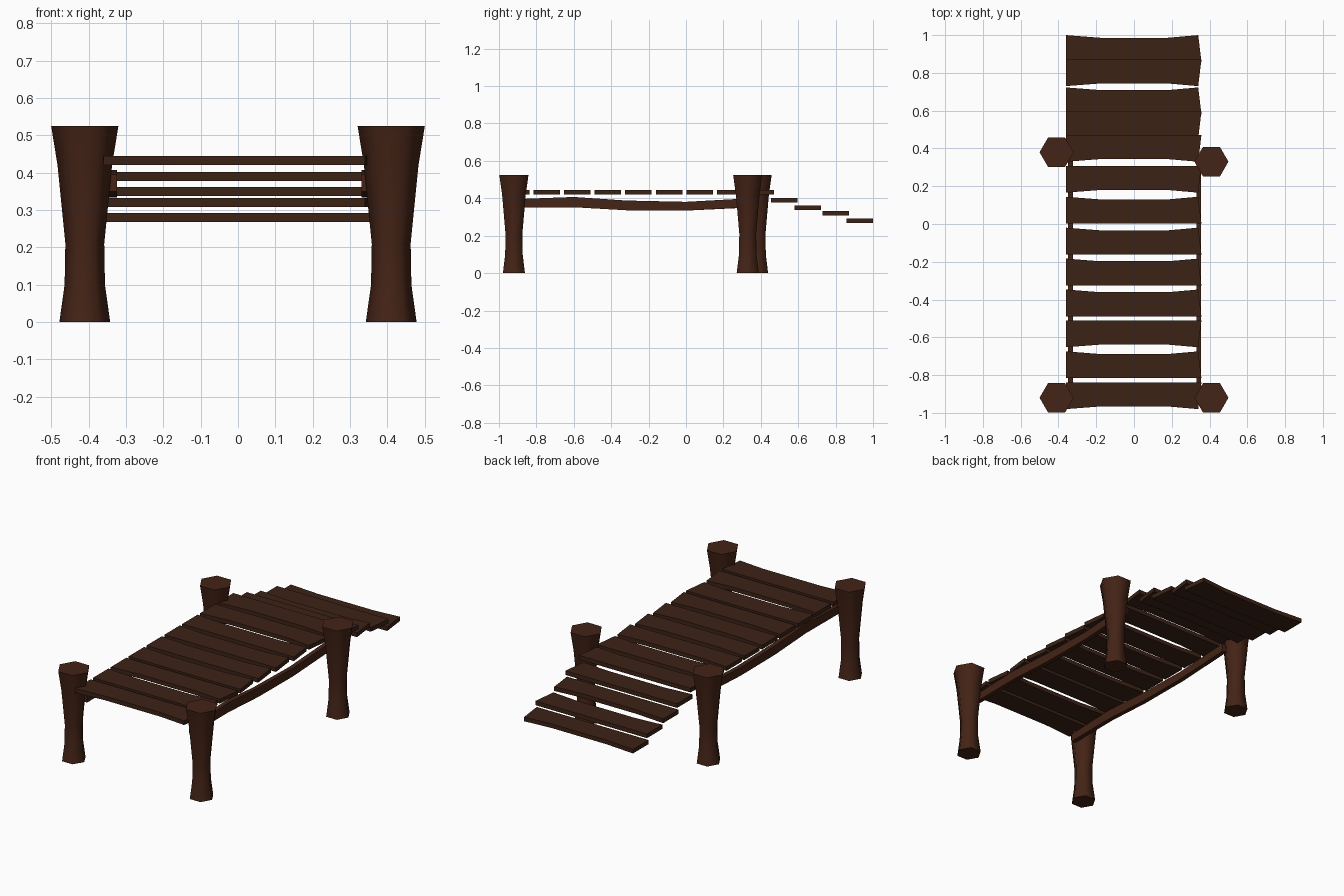
import bpy, bmesh, math

if "Cube" in bpy.data.objects:
    bpy.data.objects.remove(bpy.data.objects["Cube"])


def material(name, rgb):
    m = bpy.data.materials.new(name)
    m.diffuse_color = (*rgb, 1)
    m.use_nodes = True
    m.node_tree.nodes["Principled BSDF"].inputs["Base Color"].default_value = m.diffuse_color
    return m


plank_wood = material("plank_wood", (0.045, 0.016, 0.008))
post_wood = material("post_wood", (0.058, 0.017, 0.008))


def finish(bm, name, mat, smooth=False):
    bmesh.ops.recalc_face_normals(bm, faces=bm.faces)
    me = bpy.data.meshes.new(name)
    bm.to_mesh(me)
    bm.free()
    me.materials.append(mat)
    if smooth:
        for p in me.polygons:
            p.use_smooth = True
        me.set_sharp_from_angle(angle=math.radians(65))
    ob = bpy.data.objects.new(name, me)
    bpy.context.collection.objects.link(ob)
    return ob


def skin(rings, name, mat, smooth=False):
    """Join equal-length rings of points into a capped tube."""
    bm = bmesh.new()
    vs = [[bm.verts.new(p) for p in ring] for ring in rings]
    n = len(vs[0])
    for a, b in zip(vs, vs[1:]):
        for i in range(n):
            j = (i + 1) % n
            bm.faces.new((a[i], a[j], b[j], b[i]))
    bm.faces.new(vs[0][::-1])
    bm.faces.new(vs[-1])
    return finish(bm, name, mat, smooth)


# Hexagonal waisted posts
post_profile = [(0.068, 0), (0.054, 0.1), (0.052, 0.21), (0.073, 0.42), (0.09, 0.525)]
for name, cx, cy in [("front_left_post", -0.41, -0.92), ("front_right_post", 0.41, -0.92),
                     ("back_left_post", -0.41, 0.38), ("back_right_post", 0.41, 0.33)]:
    rings = [[(cx + r * math.cos(k * math.pi / 3), cy + r * math.sin(k * math.pi / 3), z)
              for k in range(6)] for r, z in post_profile]
    skin(rings, name, post_wood, True)

# Sagging side rails: (y, bottom z, top z)
rail_path = [(-0.92, 0.35, 0.395), (-0.6, 0.352, 0.407), (-0.32, 0.336, 0.388),
             (0.0, 0.334, 0.381), (0.34, 0.352, 0.4)]
for name, x0, x1, shift in [("left_rail", -0.35, -0.324, 0.03), ("right_rail", 0.33, 0.356, 0)]:
    skin([[(x0, y + (shift if y > 0.3 else 0), lo), (x1, y + (shift if y > 0.3 else 0), lo),
           (x1, y + (shift if y > 0.3 else 0), hi), (x0, y + (shift if y > 0.3 else 0), hi)]
          for y, lo, hi in rail_path], name, post_wood)


# Planks with one straight edge and one hollowed edge; side = which y edge is hollowed
def plank(name, y, z, side):
    stations = [(-0.36, -0.36, 0.0), (-0.18, -0.18, 0.014),
                (0.18, 0.18, 0.014), (0.357, 0.34, 0.0)]
    h, t = 0.071, 0.012
    rings = []
    for xs, xc, dip in stations:
        ys, yc = y - side * h, y + side * (h - dip)
        rings.append([(xs, ys, z - t), (xc, yc, z - t), (xc, yc, z + t), (xs, ys, z + t)])
    skin(rings, name, plank_wood)


# Flat deck
for i, side in enumerate([-1, 1, -1, 1, 1, 1, 1, -1, -1]):
    plank(f"deck_plank_{i + 1}", -0.909 + i * 0.1637, 0.432, side)

# Steps descending at the back
for i, (y, z, side) in enumerate([(0.525, 0.39, -1), (0.652, 0.35, 1),
                                  (0.801, 0.32, -1), (0.929, 0.28, 1)]):
    plank(f"step_plank_{i + 1}", y, z, side)
